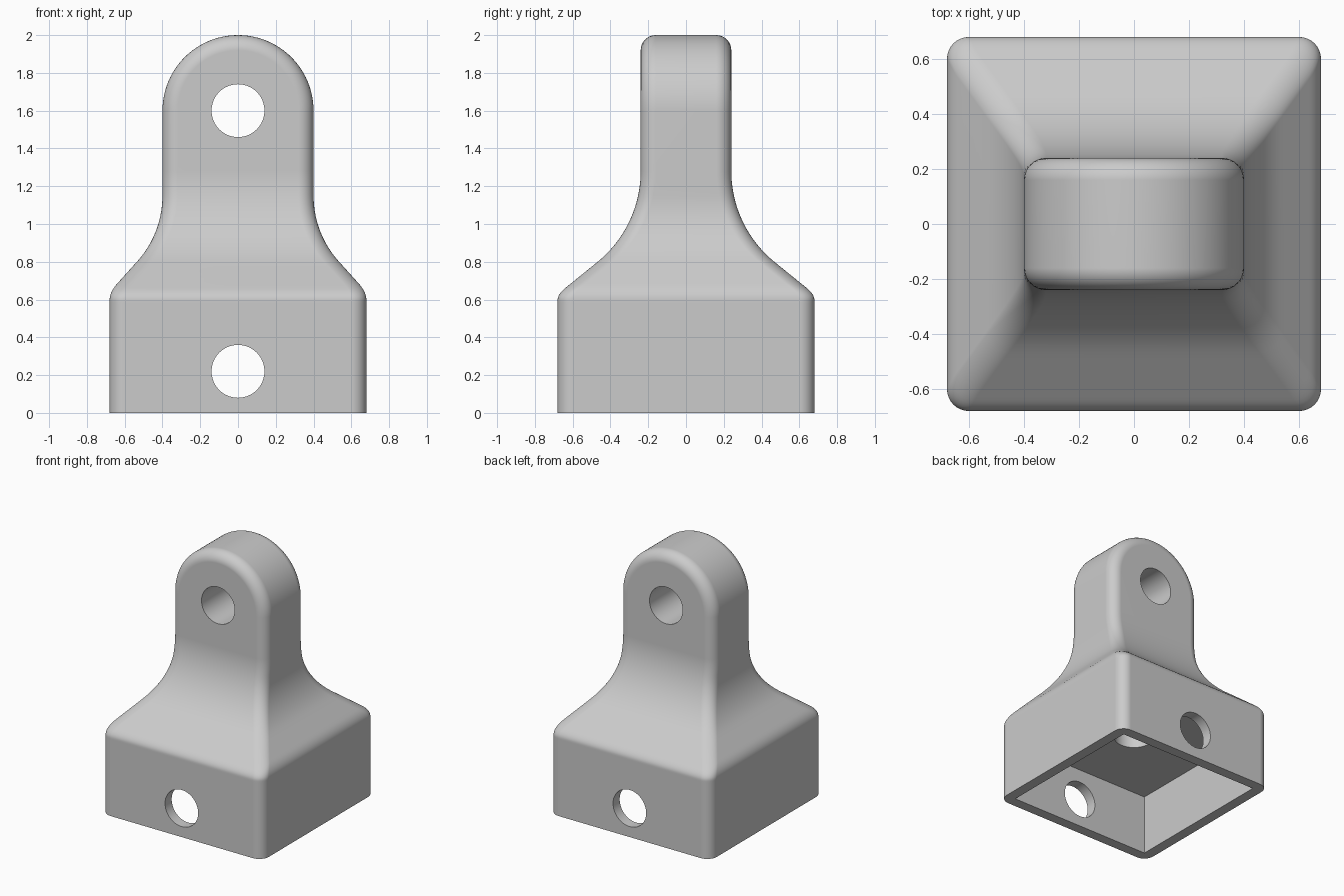
import bpy, bmesh, math
from mathutils import Matrix

if "Cube" in bpy.data.objects:
    bpy.data.objects.remove(bpy.data.objects["Cube"])

grey = bpy.data.materials.new("plain grey")
grey.use_nodes = True
COLOR = (0.6, 0.6, 0.6, 1)
grey.diffuse_color = COLOR
grey.node_tree.nodes["Principled BSDF"].inputs["Base Color"].default_value = COLOR

BASE, TAB_X, TAB_Y, ROUND = 0.68, 0.4, 0.24, 0.08
PIVOT_Z, HOLE_R, HOLE_Z = 1.6, 0.14, 0.22


def make_object(name, bm):
    bmesh.ops.recalc_face_normals(bm, faces=bm.faces)
    mesh = bpy.data.meshes.new(name)
    bm.to_mesh(mesh)
    bm.free()
    mesh.materials.append(grey)
    obj = bpy.data.objects.new(name, mesh)
    bpy.context.collection.objects.link(obj)
    return obj


def half_width(z, tab, radius, center_z, angle):
    """Half width at a height: tab, concave flare, slope, rounded shoulder, base."""
    drop = max(0, center_z - z)
    end = radius * math.sin(angle)
    if drop < end:
        flare = tab + radius - math.sqrt(radius ** 2 - drop ** 2)
    else:
        flare = tab + radius * (1 - math.cos(angle)) + (drop - end) * math.tan(angle)
    k = 0.04
    blend = max(k - abs(flare - BASE), 0) / k
    return min(flare, BASE) - blend * blend * k / 4


def half_section(hx, hy, steps=8):
    """Right half of a rounded rectangle, from front to back."""
    points = []
    for sign, start in ((-1, -90), (1, 0)):
        for i in range(steps + 1):
            a = math.radians(start + 90 * i / steps)
            points.append((hx - ROUND + ROUND * math.cos(a),
                           sign * (hy - ROUND) + ROUND * math.sin(a)))
    return points


# Body: square base lofted into the narrow tab
bm = bmesh.new()
heights = [0, 0.58] + [0.59 + 0.01 * i for i in range(13)]
heights += [0.74 + 0.02 * i for i in range(28)] + [PIVOT_Z]
rings = []
for z in heights:
    hx = half_width(z, TAB_X, 0.52, 1.15, math.radians(42))
    hy = half_width(z, TAB_Y, 0.62, 1.28, math.radians(51))
    right = half_section(hx, hy)
    ring = right + [(-x, y) for x, y in reversed(right)]
    rings.append([bm.verts.new((x, y, z)) for x, y in ring])
bm.faces.new(rings[0])
for low, high in zip(rings, rings[1:]):
    for i in range(len(low)):
        j = (i + 1) % len(low)
        bm.faces.new((low[i], low[j], high[j], high[i]))

# Rounded end of the tab: the half section swept about the pivot
n = len(rings[-1]) // 2
profile = half_section(TAB_X, TAB_Y)
strips = [rings[-1][:n]]
SWEEP = 48
for s in range(1, SWEEP):
    a = math.pi * s / SWEEP
    strips.append([bm.verts.new((r * math.cos(a), y, PIVOT_Z + r * math.sin(a)))
                   for r, y in profile])
strips.append(rings[-1][n:][::-1])
for p, q in zip(strips, strips[1:]):
    for i in range(n - 1):
        bm.faces.new((p[i], p[i + 1], q[i + 1], q[i]))
for k in (0, n - 1):
    bm.faces.new([strip[k] for strip in strips])
body = make_object("bracket_body", bm)


# Cutters: cross holes, blind hole and square socket
def cylinder_cutter(name, z, depth, upright=False):
    bm = bmesh.new()
    turn = Matrix() if upright else Matrix.Rotation(math.pi / 2, 4, "X")
    bmesh.ops.create_cone(bm, cap_ends=True, segments=64, radius1=HOLE_R,
                          radius2=HOLE_R, depth=depth,
                          matrix=Matrix.Translation((0, 0, z)) @ turn)
    return make_object(name, bm)


def socket_cutter(half, top):
    bm = bmesh.new()
    bmesh.ops.create_cube(bm, size=2, matrix=Matrix.Diagonal((half, half, top, 1)))
    return make_object("socket_cutter", bm)


cutters = [socket_cutter(0.6, 0.46),
           cylinder_cutter("tab_hole_cutter", PIVOT_Z, 2),
           cylinder_cutter("base_hole_cutter", HOLE_Z, 2),
           cylinder_cutter("blind_hole_cutter", 0.6, 0.5, upright=True)]
bpy.ops.object.select_all(action="DESELECT")
bpy.context.view_layer.objects.active = body
body.select_set(True)
for cutter in cutters:
    mod = body.modifiers.new("cut", "BOOLEAN")
    mod.operation = "DIFFERENCE"
    mod.solver = "EXACT"
    mod.object = cutter
    bpy.ops.object.modifier_apply(modifier=mod.name)
    bpy.data.objects.remove(cutter)

# Smooth shading with crisp hole and socket edges
bpy.ops.object.shade_smooth_by_angle(angle=math.radians(30))
weighted = body.modifiers.new("weighted normals", "WEIGHTED_NORMAL")
weighted.keep_sharp = True
